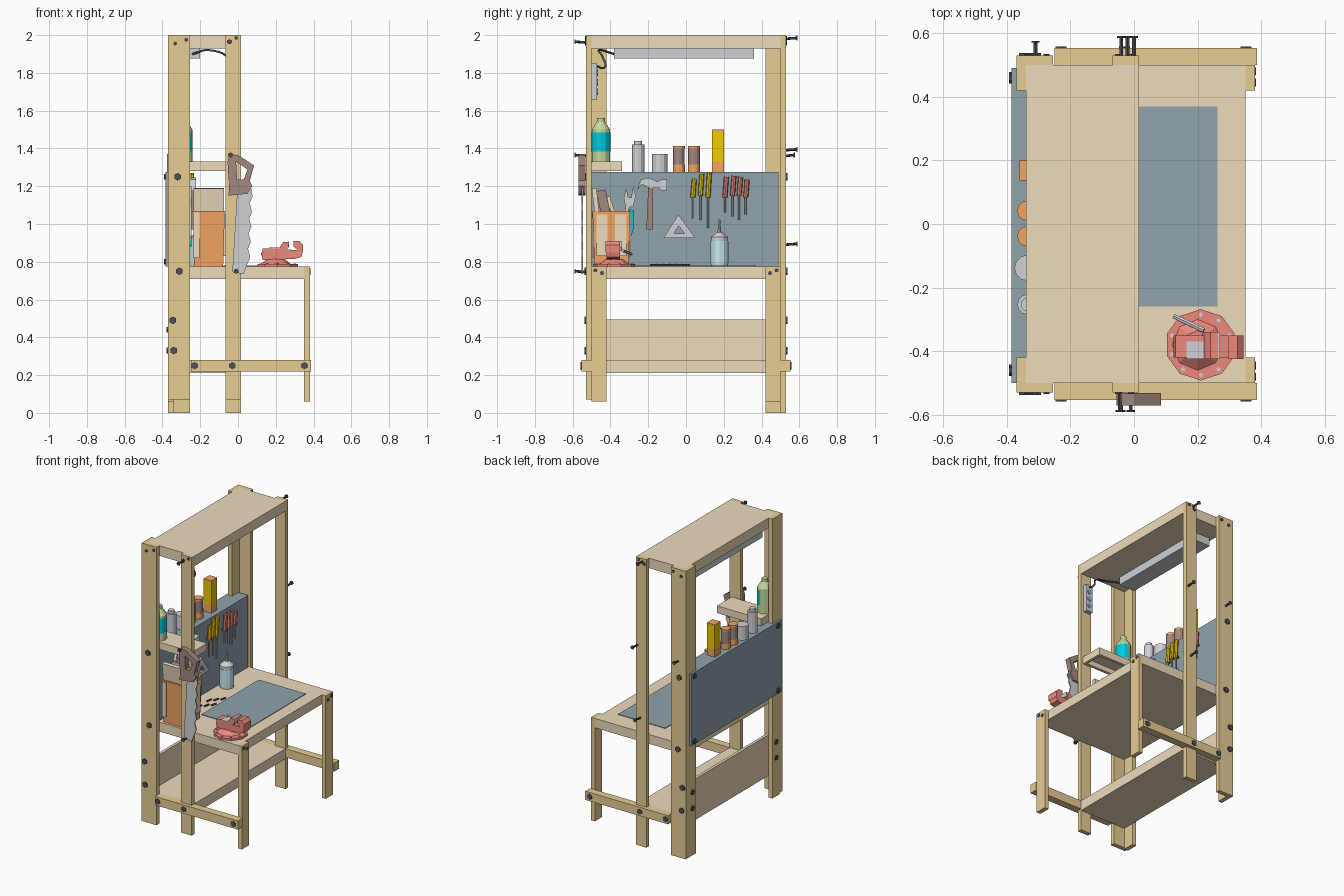
import bpy, bmesh, math
from mathutils import Vector, Matrix

if "Cube" in bpy.data.objects:
    bpy.data.objects.remove(bpy.data.objects["Cube"])

def mat(name, r, g, b):
    m = bpy.data.materials.new(name)
    m.diffuse_color = (r, g, b, 1)
    m.use_nodes = True
    m.node_tree.nodes["Principled BSDF"].inputs["Base Color"].default_value = m.diffuse_color
    return m

WOOD = mat("wood", .80, .61, .30)
PALE = mat("pale_wood", .85, .71, .50)
BOARD = mat("blue_grey", .28, .37, .41)
DARK = mat("dark_metal", .08, .08, .09)
STEEL = mat("steel", .62, .64, .67)
RED = mat("red", .85, .25, .20)
ORANGE = mat("orange", .90, .38, .12)
BROWN = mat("brown", .36, .25, .22)
YELLOW = mat("yellow", .88, .60, .0)
CYAN = mat("cyan", .0, .60, .75)
GREEN = mat("green", .55, .70, .34)
ICE = mat("ice_label", .58, .82, .84)

def finish(name, bm, m):
    bmesh.ops.recalc_face_normals(bm, faces=bm.faces)
    me = bpy.data.meshes.new(name)
    bm.to_mesh(me)
    bm.free()
    o = bpy.data.objects.new(name, me)
    bpy.context.collection.objects.link(o)
    me.materials.append(m)
    return o

def box(name, x0, x1, y0, y1, z0, z1, m, taper=1, tilt=None):
    bm = bmesh.new()
    bmesh.ops.create_cube(bm, size=1)
    for v in bm.verts:
        k = taper if v.co.z < 0 else 1
        v.co = Vector((v.co.x*(x1-x0)*k, v.co.y*(y1-y0)*k, v.co.z*(z1-z0)))
        if tilt:
            v.co.rotate(Matrix.Rotation(tilt[1], 3, tilt[0]))
        v.co += Vector(((x0+x1)/2, (y0+y1)/2, (z0+z1)/2))
    return finish(name, bm, m)

def rod(name, a, b, r, m, n=8, r2=None):
    a, b = Vector(a), Vector(b)
    d = b - a
    bm = bmesh.new()
    bmesh.ops.create_cone(bm, cap_ends=True, segments=n, radius1=r, radius2=r if r2 is None else r2, depth=d.length)
    q = Vector((0, 0, 1)).rotation_difference(d).to_matrix().to_4x4()
    bm.transform(Matrix.Translation((a+b)/2) @ q)
    return finish(name, bm, m)

def plate(name, pts, axis, lo, hi, m):
    """Extrude an outline along x (points y,z) or along y (points x,z)."""
    bm = bmesh.new()
    P = lambda p, t: (t, p[0], p[1]) if axis == 'X' else (p[0], t, p[1])
    f = bm.faces.new([bm.verts.new(P(p, lo)) for p in pts])
    g = bmesh.ops.extrude_face_region(bm, geom=[f])
    for v in g['geom']:
        if isinstance(v, bmesh.types.BMVert):
            v.co['XYZ'.index(axis)] = hi
    return finish(name, bm, m)

def tray(name, x0, x1, y0, y1, z0, z1, t=.02):
    """Panel with an apron frame, open underneath."""
    box(name+"_panel", x0, x1, y0, y1, z1-.015, z1, PALE)
    for x in (x0, x1-t):
        box(name+"_long_apron", x, x+t, y0, y1, z0, z1-.015, PALE)
    for y in (y0, y1-t):
        box(name+"_end_apron", x0+t, x1-t, y, y+t, z0, z1-.015, PALE)

# Frame: L-shaped back legs, middle posts, front legs, low rails
for s, foot in ((-1, .07), (1, 0)):
    ya, yb = sorted((s*.5, s*.53))
    yc, yd = sorted((s*.42, s*.5))
    ye, yf = sorted((s*.5, s*.553))
    box("back_leg_side", -.37, -.255, ya, yb, foot, 2, WOOD)
    box("back_leg_rear", -.37, -.34, yc, yd, max(foot-.01, 0), 2, WOOD)
    box("middle_post", -.067, .015, ya, yb, foot, 2, WOOD)
    box("front_leg", .35, .38, yc, yd, .06, .775, WOOD)
    box("low_rail", -.25, .387, ye, yf, .22, .28, WOOD)
    # Bolts on the outer sides
    for x, z in ((-.32, 1.25), (-.31, .75), (-.345, .49), (-.34, .33)):
        rod("side_bolt", (x, s*.53, z), (x, s*.538, z), .02, DARK, 6)
    for x in (-.23, -.03, .352):
        rod("rail_bolt", (x, s*.553, .25), (x, s*.558, .25), .02, DARK, 6)
    for x, z in ((-.333, 1.955), (-.275, 1.975), (-.05, 1.965), (-.01, 1.985)):
        rod("top_screw", (x, s*.53, z), (x, s*.535, z), .011, DARK, 6)
    # Bolts on the back and front faces
    for z in (.80, 1.25, .44, .33):
        x = -.385 if z > .7 else -.37
        rod("rear_bolt", (x, s*.46, z), (x-.008, s*.46, z), .018, DARK, 6)
    for y, z in ((s*.48, .755), (s*.445, .74)):
        rod("front_screw", (.38, y, z), (.384, y, z), .012, DARK, 6)

# Hanging pegs
for x, s, z in ((-.04, 1, 1.98), (0, 1, 1.39), (-.02, 1, .89), (-.31, 1, 1.36), (-.045, -1, 1.96), (-.04, -1, 1.36), (-.01, -1, .745)):
    y = .57 if x < -.2 else .585
    rod("peg", (x, s*.52, z), (x, s*y, z+.005), .007, DARK, 6)
    rod("peg_head", (x, s*y, z+.005), (x, s*(y+.006), z+.005), .013, DARK, 8)

# Shelves, desk, panels
box("top_shelf", -.34, .015, -.5, .5, 1.93, 2, PALE)
box("desk", -.34, .35, -.5, .5, .71, .775, PALE)
box("low_shelf", -.34, .015, -.5, .5, .21, .28, PALE)
tray("small_shelf", -.34, .0, -.5, -.34, 1.28, 1.33)
box("low_back_panel", -.34, -.32, -.5, .5, .28, .495, PALE)
box("tool_board", -.385, -.265, -.5, .49, .776, 1.275, BOARD)
box("desk_mat", -.1, .262, -.26, .37, .775, .779, BOARD)

# Lamp, socket strip, cable
box("lamp", -.32, -.2, -.38, .36, 1.875, 1.93, STEEL)
box("socket_strip", -.055, -.005, -.5, -.47, 1.66, 1.85, STEEL)
for z in (1.7, 1.75, 1.8):
    rod("socket", (-.03, -.47, z), (-.03, -.467, z), .017, BOARD, 12)
cu = bpy.data.curves.new("cable", 'CURVE')
cu.dimensions = '3D'
cu.bevel_depth = .006
cu.bevel_resolution = 1
cu.resolution_u = 5
sp = cu.splines.new('BEZIER')
path = [(-.24, -.38, 1.9), (-.15, -.46, 1.92), (-.05, -.44, 1.88), (-.03, -.43, 1.83), (-.03, -.485, 1.84)]
sp.bezier_points.add(len(path)-1)
for p, c in zip(sp.bezier_points, path):
    p.co = c
    p.handle_left_type = p.handle_right_type = 'AUTO'
cable = bpy.data.objects.new("cable", cu)
bpy.context.collection.objects.link(cable)
cu.materials.append(DARK)

# Bottle on the small shelf
bx, by = -.29, -.45
rod("bottle_body", (bx, by, 1.33), (bx, by, 1.5), .048, GREEN, 12)
rod("bottle_shoulder", (bx, by, 1.5), (bx, by, 1.54), .048, GREEN, 12, .022)
rod("bottle_cap", (bx, by, 1.54), (bx, by, 1.56), .02, GREEN, 12)
arc = [(bx+.05*math.cos(a), by+.05*math.sin(a)) for a in [math.radians(-90+30*i) for i in range(7)]]
bm = bmesh.new()
rings = [[bm.verts.new((x, y, z)) for x, y in arc] for z in (1.385, 1.485)]
for i in range(6):
    bm.faces.new((rings[0][i], rings[0][i+1], rings[1][i+1], rings[1][i]))
finish("bottle_label", bm, CYAN)

# Cans and box on top of the tool board
def can(name, y, r, z0, z1, m, n=12, x=-.335):
    rod(name, (x, y, z0), (x, y, z1), r, m, n)
can("spray_can", -.253, .032, 1.275, 1.42, STEEL)
can("spray_cap", -.253, .021, 1.42, 1.44, STEEL)
can("paint_can", -.138, .041, 1.275, 1.37, STEEL)
for y in (-.038, .042):
    can("canister_base", y, .032, 1.275, 1.315, ORANGE)
    can("canister_body", y, .031, 1.315, 1.40, BROWN)
    can("canister_lid", y, .032, 1.40, 1.412, ORANGE)
box("carton_base", -.36, -.3, .137, .2, 1.275, 1.33, ORANGE)
box("carton", -.36, -.3, .137, .2, 1.33, 1.49, YELLOW)
box("carton_top", -.36, -.3, .137, .2, 1.49, 1.5, ORANGE)

# Glue bottle on the desk
can("glue_bottle", .177, .045, .776, .93, STEEL, 12, -.21)
can("glue_label", .177, .047, .79, .91, ICE, 12, -.21)
rod("glue_shoulder", (-.21, .177, .93), (-.21, .177, .955), .045, STEEL, 12, .015)
rod("glue_nozzle", (-.21, .177, .955), (-.21, .177, 1.025), .01, STEEL, 8, .004)

# Tools on the board
F = -.265
for y, m, lo, mid, top in [(.04, YELLOW, 1.03, 1.14, 1.24), (.08, YELLOW, 1.02, 1.15, 1.265), (.12, YELLOW, .98, 1.14, 1.27), (.21, RED, 1.06, 1.14, 1.25),
                           (.25, RED, 1.04, 1.15, 1.255), (.285, RED, 1.02, 1.15, 1.25), (.32, RED, 1.05, 1.14, 1.235)]:
    rod("screwdriver_handle", (F+.02, y-.004, mid), (F+.02, y+.004, top), .013, m, 8)
    rod("screwdriver_shaft", (F+.02, y-.004, lo), (F+.02, y-.004, mid), .005, STEEL, 6)
    box("screwdriver_clip", F, F+.03, y-.014, y+.008, mid+.005, mid+.012, DARK)
plate("hammer_handle", [(-.21, .97), (-.175, .97), (-.175, 1.19), (-.20, 1.19)], 'X', F+.01, F+.035, BROWN)
plate("hammer_head", [(-.26, 1.175), (-.235, 1.21), (-.19, 1.19), (-.14, 1.19), (-.13, 1.175), (-.1, 1.18),
                      (-.1, 1.235), (-.13, 1.235), (-.15, 1.225), (-.2, 1.245), (-.24, 1.235)], 'X', F+.008, F+.042, STEEL)
for a, b in (((-.12, .925), (.05, .925)), ((.05, .925), (-.04, 1.05)), ((-.04, 1.05), (-.12, .925))):
    c = (-.037, .962)
    k = lambda p: (c[0]+(p[0]-c[0])*.33, c[1]+(p[1]-c[1])*.33)
    plate("set_square", [a, b, k(b), k(a)], 'X', F, F+.012, STEEL)
plate("pliers_jaw", [(-.32, 1.09), (-.28, 1.09), (-.265, 1.15), (-.28, 1.2), (-.29, 1.14), (-.305, 1.14), (-.315, 1.19), (-.33, 1.14)], 'X', F, F+.02, STEEL)
plate("pliers_grip_left", [(-.32, 1.09), (-.3, 1.09), (-.33, .93), (-.345, .93)], 'X', F, F+.02, STEEL)
plate("pliers_grip_right", [(-.30, 1.08), (-.275, 1.07), (-.275, .98), (-.31, .88), (-.32, .89)], 'X', F, F+.02, CYAN)
for i in range(6):
    x = -.18+.03*(i % 3)
    rod("loose_screw", (x, -.19+.035*i, .782), (x+.01, -.155+.035*i, .784), .006, DARK, 6)

# Orange bin with offcuts between the posts
box("bin", -.24, -.07, -.495, -.295, .776, 1.07, ORANGE, .9)
for y in (-.494, -.296):
    box("bin_side_panel", -.235, -.205, y-.004, y+.004, .82, 1.06, PALE)
for y in (-.445, -.345):
    box("bin_front_panel", -.076, -.067, y-.03, y+.03, .83, 1.05, PALE)
box("offcut_wide", -.235, -.075, -.485, -.46, .95, 1.19, PALE, 1, ('X', .12))
box("offcut_dark", -.20, -.10, -.45, -.40, .93, 1.18, BROWN, 1, ('X', .2))
box("offcut_thin", -.17, -.12, -.39, -.37, .93, 1.15, PALE, 1, ('X', .3))

# Hand saw hung on the near middle post
teeth = []
for i in range(5):
    z = .79+.08*i
    teeth += [(.05+.003*i, z), (.065+.003*i, z+.035)]
plate("saw_blade", [(-.005, 1.16), (-.03, .745), (.03, .735)] + teeth + [(.07, 1.19)], 'Y', -.553, -.545, STEEL)
hy = (-.57, -.532)
plate("saw_handle_base", [(-.05, 1.15), (.05, 1.16), (.075, 1.2), (.06, 1.235), (-.045, 1.235)], 'Y', *hy, BROWN)
plate("saw_handle_spine", [(-.05, 1.235), (-.005, 1.235), (-.01, 1.33), (0, 1.365), (-.045, 1.37), (-.055, 1.33)], 'Y', *hy, BROWN)
plate("saw_handle_top", [(-.01, 1.33), (.055, 1.285), (.085, 1.31), (0, 1.365)], 'Y', *hy, BROWN)
plate("saw_handle_grip", [(.03, 1.235), (.06, 1.22), (.085, 1.31), (.055, 1.3)], 'Y', *hy, BROWN)

# Bench vise on the desk corner
vx, vy = .21, -.38
rod("vise_base", (vx, vy, .775), (vx, vy, .788), .112, RED, 10)
for i in range(10):
    a = math.tau*(i+.5)/10
    p = Vector((vx+.095*math.cos(a), vy+.095*math.sin(a), .788))
    rod("vise_bolt", p, p+Vector((0, 0, .004)), .007, STEEL, 6)
rod("vise_foot", (vx-.01, vy, .788), (vx-.01, vy, .815), .08, RED, 8, .045)
plate("vise_body", [(.13, .81), (.30, .815), (.335, .825), (.345, .86), (.26, .865), (.25, .875), (.13, .87), (.125, .84)], 'Y', vy-.04, vy+.03, RED)
box("vise_anvil", .165, .22, vy-.045, vy+.01, .87, .876, STEEL)
plate("vise_rear_jaw", [(.215, .86), (.26, .86), (.265, .905), (.24, .905), (.225, .885)], 'Y', vy-.045, vy+.04, RED)
plate("vise_front_jaw", [(.32, .86), (.345, .85), (.345, .89), (.325, .91), (.295, .91), (.295, .88)], 'Y', vy-.045, vy+.03, RED)
box("vise_jaw_plate", .264, .27, vy-.045, vy+.04, .875, .907, STEEL)
rod("vise_handle", (.125, vy+.09, .84), (.22, vy+.045, .86), .008, STEEL, 6)
